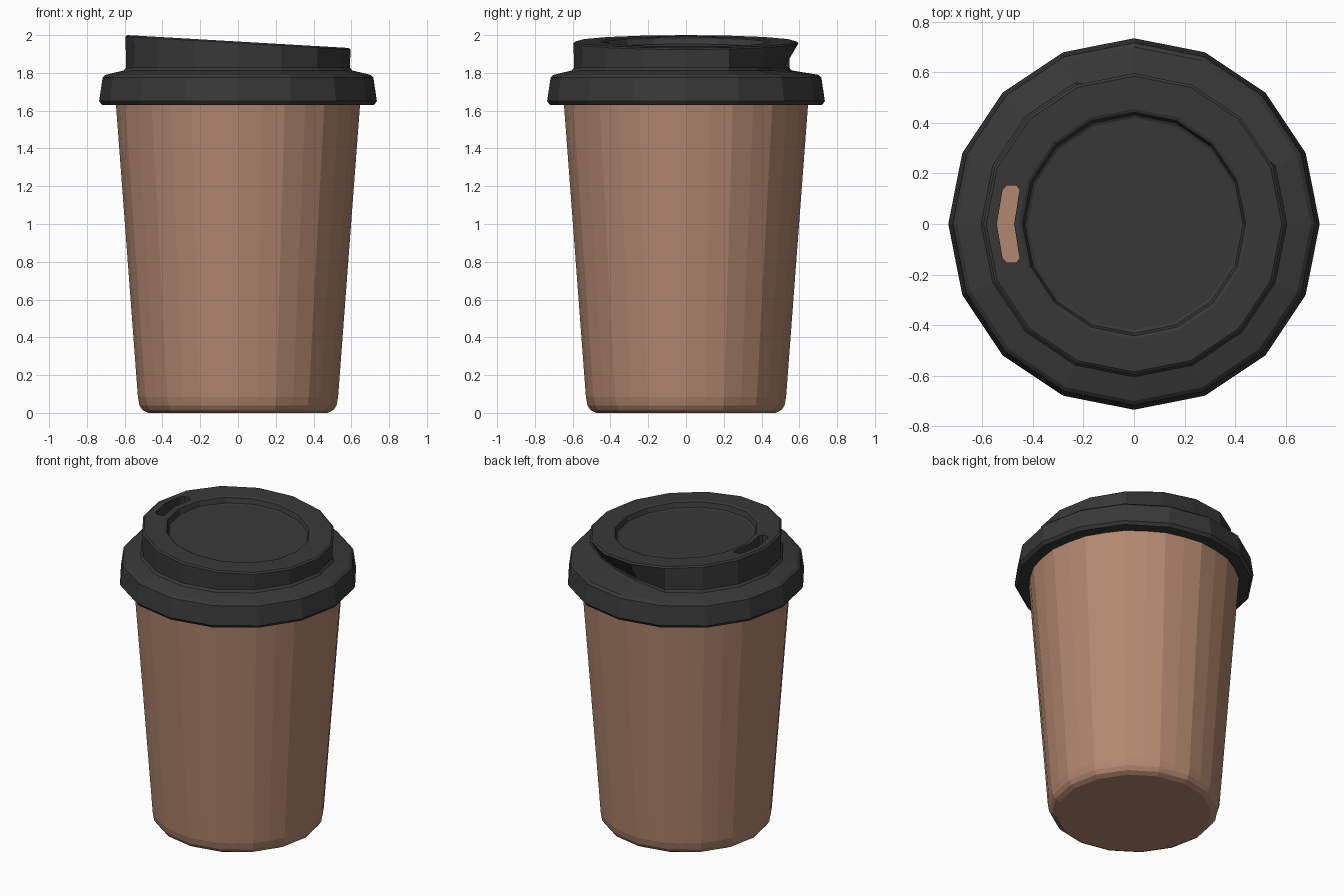
import bpy, bmesh
from math import sin, cos, pi, radians

if "Cube" in bpy.data.objects:
    bpy.data.objects.remove(bpy.data.objects["Cube"])


def material(name, rgb):
    m = bpy.data.materials.new(name)
    m.diffuse_color = (*rgb, 1)
    m.use_nodes = True
    m.node_tree.nodes["Principled BSDF"].inputs["Base Color"].default_value = m.diffuse_color
    return m


def add_object(name, bm, mat=None):
    bmesh.ops.recalc_face_normals(bm, faces=bm.faces)
    mesh = bpy.data.meshes.new(name)
    bm.to_mesh(mesh)
    bm.free()
    ob = bpy.data.objects.new(name, mesh)
    bpy.context.collection.objects.link(ob)
    if mat:
        mesh.materials.append(mat)
    return ob


def loft(rings):
    """Closed solid skinned through rings of points, capped at both ends."""
    bm = bmesh.new()
    loops = [[bm.verts.new(p) for p in ring] for ring in rings]
    n = len(loops[0])
    for a, b in zip(loops, loops[1:]):
        for i in range(n):
            j = (i + 1) % n
            bm.faces.new((a[i], a[j], b[j], b[i]))
    bm.faces.new(loops[0])
    bm.faces.new(loops[-1])
    return bm


brown = material("brown_card", (0.45, 0.245, 0.16))
black = material("black_plastic", (0.04, 0.04, 0.04))

# Cup: 16-sided foot, softened corners up the wall
def cup_ring(r, z, flat):
    return [(r * k * cos(a), r * k * sin(a), z)
            for i in range(32)
            for a, k in [(i * pi / 16, flat if i % 2 else 1.0)]]

cup_profile = [(0.475, 0.0, 0.981), (0.505, 0.015, 0.981), (0.522, 0.04, 0.981),
               (0.53, 0.085, 0.992), (0.655, 1.75, 0.992)]
add_object("cup", loft([cup_ring(*p) for p in cup_profile]), brown)

# Lid: 16-sided skirt, shoulder, wall and tilted recessed top
SLOPE = -0.058

def lid_ring(r, z, tilt=0, tuck=False):
    ring = []
    for i in range(16):
        a = i * pi / 8
        # the wall foot tucks inward around the back right
        q = {2: 0.53, 3: 0.50, 4: 0.52}.get(i, r) if tuck else r
        ring.append((q * cos(a), q * sin(a), z + tilt * q * cos(a)))
    return ring

lid = loft([
    lid_ring(0.60, 1.63), lid_ring(0.72, 1.63), lid_ring(0.735, 1.65),
    lid_ring(0.717, 1.775), lid_ring(0.70, 1.79),
    lid_ring(0.605, 1.813, 0, True), lid_ring(0.592, 1.828, 0, True),
    lid_ring(0.596, 1.958, SLOPE), lid_ring(0.585, 1.966, SLOPE),
    lid_ring(0.455, 1.966, SLOPE), lid_ring(0.442, 1.96, SLOPE),
    lid_ring(0.432, 1.928, SLOPE), lid_ring(0.42, 1.922, SLOPE)])
lid_ob = add_object("lid", lid, black)

# Sip slot: chevron cutter through the rim
outline = [(-0.543, 0), (-0.52, 0.135), (-0.505, 0.152), (-0.465, 0.152),
           (-0.453, 0.135), (-0.474, 0), (-0.453, -0.135), (-0.465, -0.152),
           (-0.505, -0.152), (-0.52, -0.135)]
cutter = add_object("slot_cutter", loft([[(x, y, z) for x, y in outline]
                                         for z in (1.55, 2.1)]), black)
cutter.hide_render = True
cutter.hide_viewport = True
cut = lid_ob.modifiers.new("slot", 'BOOLEAN')
cut.operation = 'DIFFERENCE'
cut.object = cutter
cut.solver = 'EXACT'
